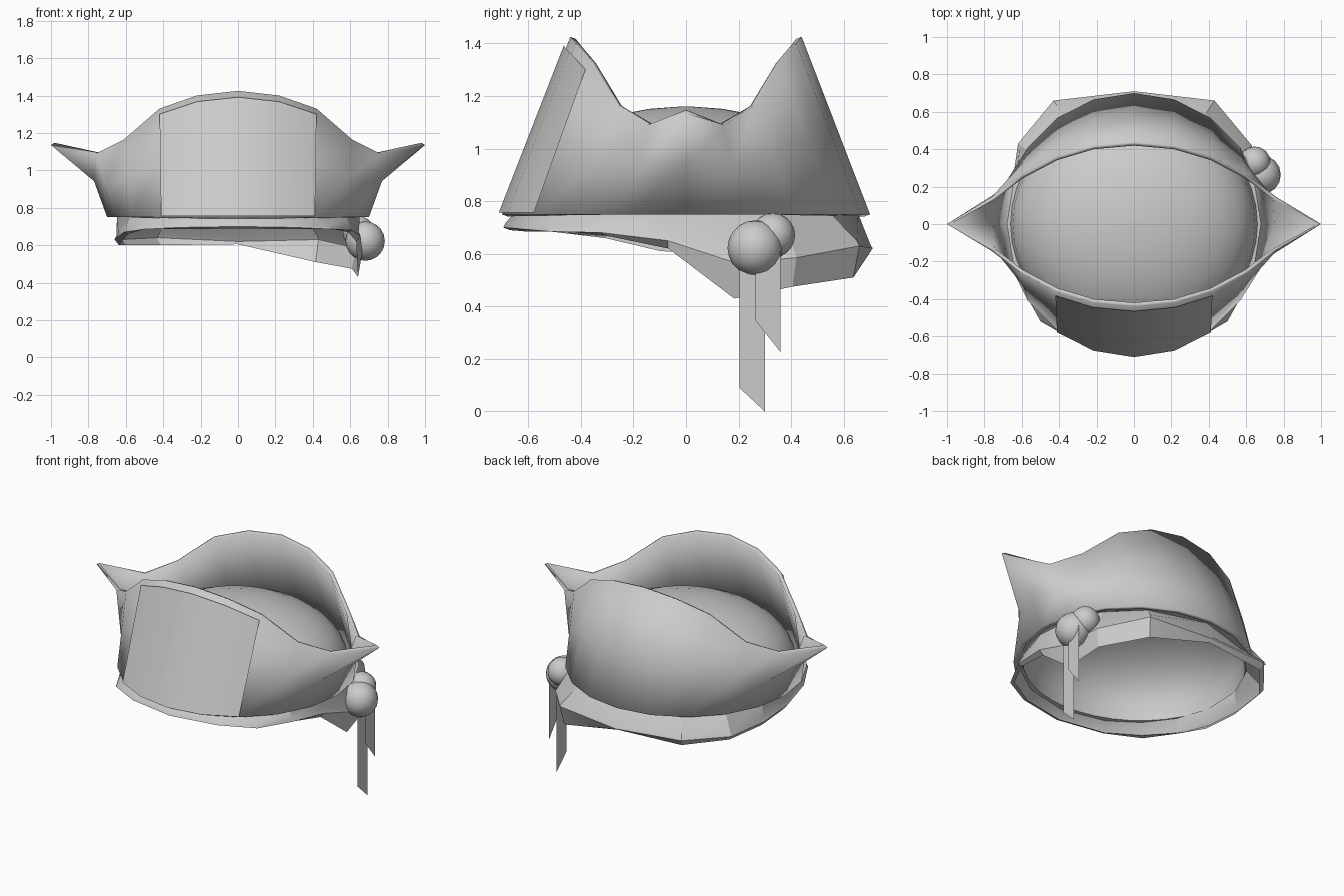
import bpy, math

if "Cube" in bpy.data.objects:
    bpy.data.objects.remove(bpy.data.objects["Cube"])

def mesh_object(name, verts, faces, smooth=40):
    me = bpy.data.meshes.new(name)
    me.from_pydata(verts, [], faces)
    me.update()
    ob = bpy.data.objects.new(name, me)
    bpy.context.collection.objects.link(ob)
    finish(ob, smooth)
    return ob

def finish(ob, smooth):
    bpy.ops.object.select_all(action='DESELECT')
    bpy.context.view_layer.objects.active = ob
    ob.select_set(True)
    bpy.ops.object.shade_smooth_by_angle(angle=math.radians(smooth))

def grid_faces(rows, cols, closed=True):
    n = cols if closed else cols - 1
    return [(r*cols + c, r*cols + (c+1) % cols, (r+1)*cols + (c+1) % cols, (r+1)*cols + c)
            for r in range(rows - 1) for c in range(n)]

# Upturned brim: quarter of the top edge, mirrored to a 20-sided loop
top_quarter = [(1.0, 0, 1.135), (.76, .145, 1.09), (.61, .26, 1.165),
               (.42, .36, 1.33), (.22, .42, 1.40), (0, .44, 1.425)]

def brim_column(i):
    i %= 20
    k = (i, 10 - i, i - 10, 20 - i)[i // 5]
    sx = -1 if 5 < i < 15 else 1
    sy = -1 if i > 10 else 1
    x, y, z = top_quarter[k]
    return sx * x, sy * y, z

def brim_point(i, t):
    a = math.radians(18 * i)
    bx, by, bz = .70 * math.cos(a), .70 * math.sin(a), .75
    x, y, z = brim_column(i)
    px, py, pz = bx + (x-bx)*t, by + (y-by)*t, bz + (z-bz)*t
    if i % 10 == 0 and t == .5:          # the side points flare late
        px = math.copysign(.77, px)
    return px, py, pz

verts = [brim_point(i, t) for t in (0, .5, 1) for i in range(20)]
brim = mesh_object("upturned_brim", verts, grid_faces(3, 20), 30)
sol = brim.modifiers.new("thickness", 'SOLIDIFY')
sol.thickness = .022
sol.offset = -1

# Front panel lying just outside the brim
panel = []
for t in (0, .95):
    for i in range(13, 18):
        x, y, z = brim_point(i, t)
        panel.append((x, y - .012, z + (.007 if t == 0 else 0)))
mesh_object("front_panel", panel, grid_faces(2, 5, False))

# Domed crown inside the brim, its foot spread out to meet it
rows, cols = 9, 40
dome = []
for r in range(-1, rows):
    e = math.radians(max(88 * r / (rows - 1), 0))
    rx, ry = (.69, .685) if r < 0 else (.66, .62)
    h = .752 if r < 0 else .755 + .405 * math.sin(e)**.85
    for c in range(cols):
        a = 2 * math.pi * c / cols
        dome.append((rx*math.cos(e)*math.cos(a), ry*math.cos(e)*math.sin(a), h))
faces = grid_faces(rows + 1, cols) + [tuple(range(rows*cols, (rows+1)*cols))]
mesh_object("crown", dome, faces)

# Headscarf band: x, y, fold height, lower edge height
scarf = [(0, -.695, .72, .69), (.3, -.635, .715, .685), (.5, -.52, .705, .69),
         (.61, -.32, .70, .67), (.655, -.07, .67, .62), (.665, .19, .585, .43),
         (.63, .42, .605, .475), (.43, .66, .65, .51), (0, .71, .64, .605),
         (-.43, .66, .66, .60), (-.62, .43, .65, .60), (-.66, .15, .65, .60),
         (-.65, -.1, .66, .61), (-.61, -.32, .69, .66), (-.5, -.52, .705, .69),
         (-.3, -.635, .715, .685)]
n = len(scarf)
low = [(x*.965, y*.965, b) for x, y, f, b in scarf]
mid = [(x, y, f - .02) for x, y, f, b in scarf]
fold = [(x*.985, y*.985, f) for x, y, f, b in scarf]
high = []
for x, y, f, b in scarf:                 # top edge tucks under the brim
    k = .655 / math.hypot(x, y)
    high.append((x*k, y*k, .752))
mesh_object("headscarf", low + mid + fold + high, grid_faces(4, n), 25)

# Knot
for name, loc, rad in (("knot_large", (.68, .263, .622), .105), ("knot_small", (.645, .33, .67), .085)):
    bpy.ops.mesh.primitive_uv_sphere_add(segments=16, ring_count=10, radius=rad, location=loc)
    ob = bpy.context.object
    ob.name = name
    finish(ob, 60)

# Hanging tails with slanted ends
def tail(name, x, y0, y1, z0, z1):
    mesh_object(name, [(x, y0, .62), (x, y1, .62), (x, y1, z1), (x, y0, z0)], [(0, 3, 2, 1)])

tail("long_tail", .705, .203, .30, .09, 0)
tail("short_tail", .718, .265, .36, .345, .225)
